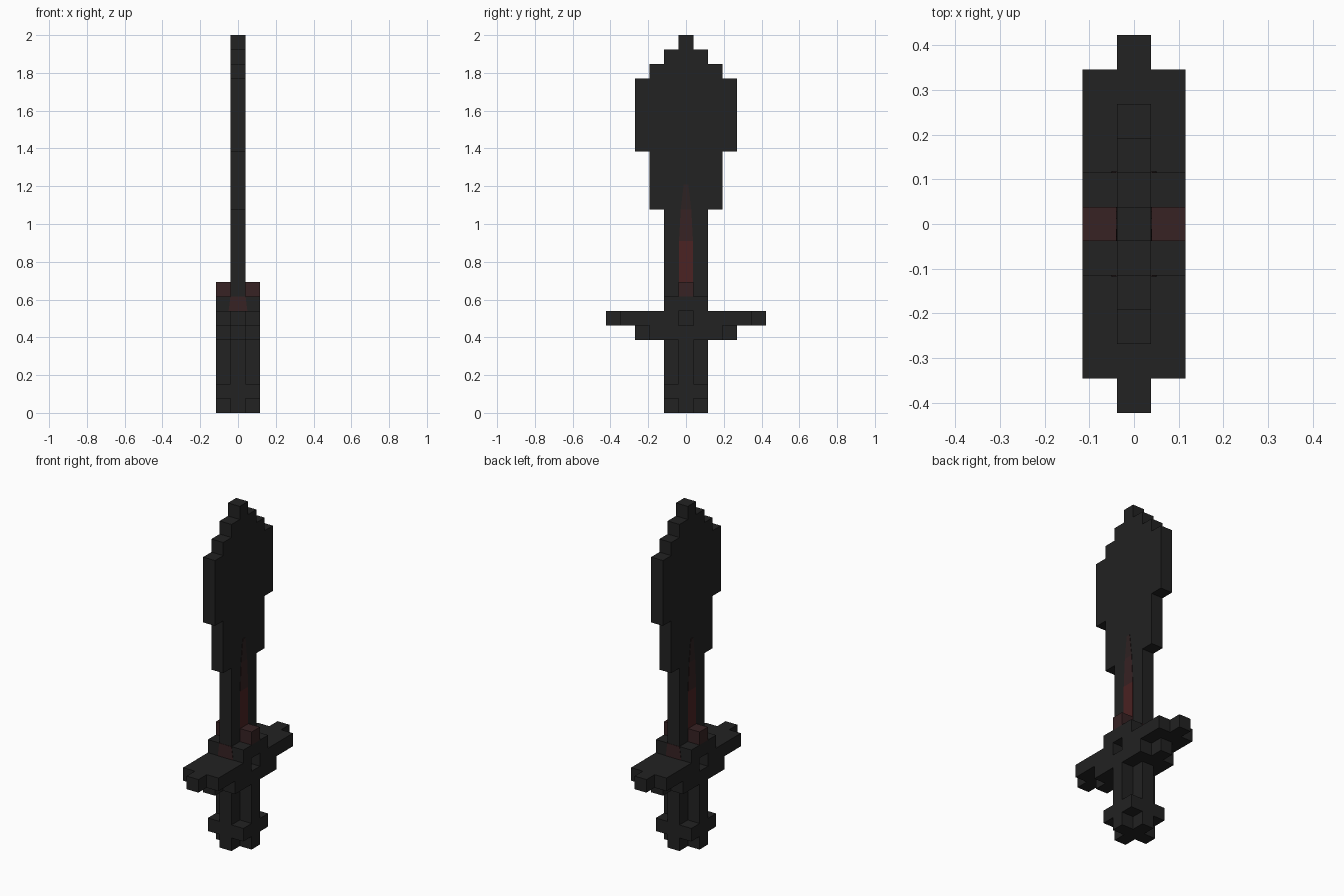
import bpy
import bmesh
from mathutils import Vector

U = 2 / 26  # edge length of one block

cube = bpy.data.objects.get("Cube")
if cube:
    bpy.data.objects.remove(cube, do_unlink=True)


def material(name, r, g, b):
    m = bpy.data.materials.new(name)
    m.use_nodes = True
    m.diffuse_color = (r, g, b, 1)
    bsdf = next(n for n in m.node_tree.nodes if n.type == "BSDF_PRINCIPLED")
    bsdf.inputs["Base Color"].default_value = (r, g, b, 1)
    return m


BLACK = material("charcoal", 0.016, 0.016, 0.016)
EMBER = material("dark ember", 0.038, 0.016, 0.017)
RED = material("deep red", 0.070, 0.016, 0.016)
FADE = material("faded ember", 0.027, 0.016, 0.016)


def finish(name, bm, mat):
    bmesh.ops.recalc_face_normals(bm, faces=bm.faces)
    mesh = bpy.data.meshes.new(name)
    bm.to_mesh(mesh)
    bm.free()
    mesh.materials.append(mat)
    obj = bpy.data.objects.new(name, mesh)
    bpy.context.collection.objects.link(obj)
    return obj


def blocks(name, mat, *boxes):
    """Boxes given as (x0, x1), (y0, y1), (z0, z1) in block units."""
    bm = bmesh.new()
    for box in boxes:
        verts = bmesh.ops.create_cube(bm, size=1)["verts"]
        low = Vector(r[0] for r in box)
        high = Vector(r[1] for r in box)
        for v in verts:
            v.co = [((low[i] + high[i]) / 2 + v.co[i] * (high[i] - low[i])) * U
                    for i in range(3)]
    return finish(name, bm, mat)


def prism(name, mat, outline, start, depth, axis="x"):
    """Extrude an outline of (across, z) points along x or y."""
    bm = bmesh.new()
    place = (lambda a, z: (start, a, z)) if axis == "x" else (lambda a, z: (a, start, z))
    face = bm.faces.new([bm.verts.new(place(a, z)) for a, z in outline])
    side = bmesh.ops.extrude_face_region(bm, geom=[face])["geom"]
    move = Vector((depth, 0, 0) if axis == "x" else (0, depth, 0))
    bmesh.ops.translate(bm, vec=move,
                        verts=[g for g in side if isinstance(g, bmesh.types.BMVert)])
    return finish(name, bm, mat)


def symmetric(points):
    return points + [(-a, z) for a, z in reversed(points)]


MID, WIDE = (-.5, .5), (-1.5, 1.5)

# Stepped blade: (half width, bottom, top) of each step
steps = [(1.5, 8, 14), (2.5, 14, 18), (3.5, 18, 23), (2.5, 23, 24), (1.5, 24, 25), (.5, 25, 26)]
edge = [(w * U, z * U) for w, low, high in steps for z in (low, high)]
prism("blade", BLACK, symmetric(edge), -U / 2, U)

# Grip and pommel: cross-shaped columns around a full square knob
blocks("grip", BLACK, (MID, WIDE, (2, 5)), (WIDE, MID, (2, 5)))
blocks("pommel_knob", BLACK, (WIDE, WIDE, (1, 2)))
blocks("pommel_tip", BLACK, (MID, WIDE, (0, 1)), (WIDE, MID, (0, 1)))

# Guard: lower brace, then a crossbar with a square socket on each side
blocks("guard_brace", BLACK, (WIDE, (-2.5, 2.5), (5, 6)), (MID, (-3.5, 3.5), (5, 6)))
blocks("guard_crossbar", BLACK, (MID, (-5.5, 5.5), (6, 7)),
       *[(x, y, (6, 7)) for x in ((-1.5, -.5), (.5, 1.5)) for y in ((-4.5, -.5), (.5, 4.5))])
blocks("blade_collar", BLACK, (WIDE, WIDE, (7, 8)))

# Glowing studs, collar patches and the fading streak on each blade face
for s, label in ((-1, "right"), (1, "left")):
    blocks(label + "_stud", EMBER, (sorted((s * .5, s * 1.5)), MID, (8, 9)))
    face, thick = s * U / 2, s * .002
    prism(label + "_streak_low", RED, symmetric([(.037, 9 * U), (.037, .91)]), face, thick)
    prism(label + "_streak_mid", EMBER, symmetric([(.037, .91), (.028, 14 * U)]), face, thick)
    prism(label + "_streak_top", FADE, symmetric([(.028, 14 * U), (.012, 1.21)]), face, thick)
for s, label in ((-1, "front"), (1, "back")):
    prism(label + "_collar_patch", EMBER, symmetric([(.05, 7 * U), (.04, 8 * U)]),
          s * 1.5 * U, s * .002, "y")
